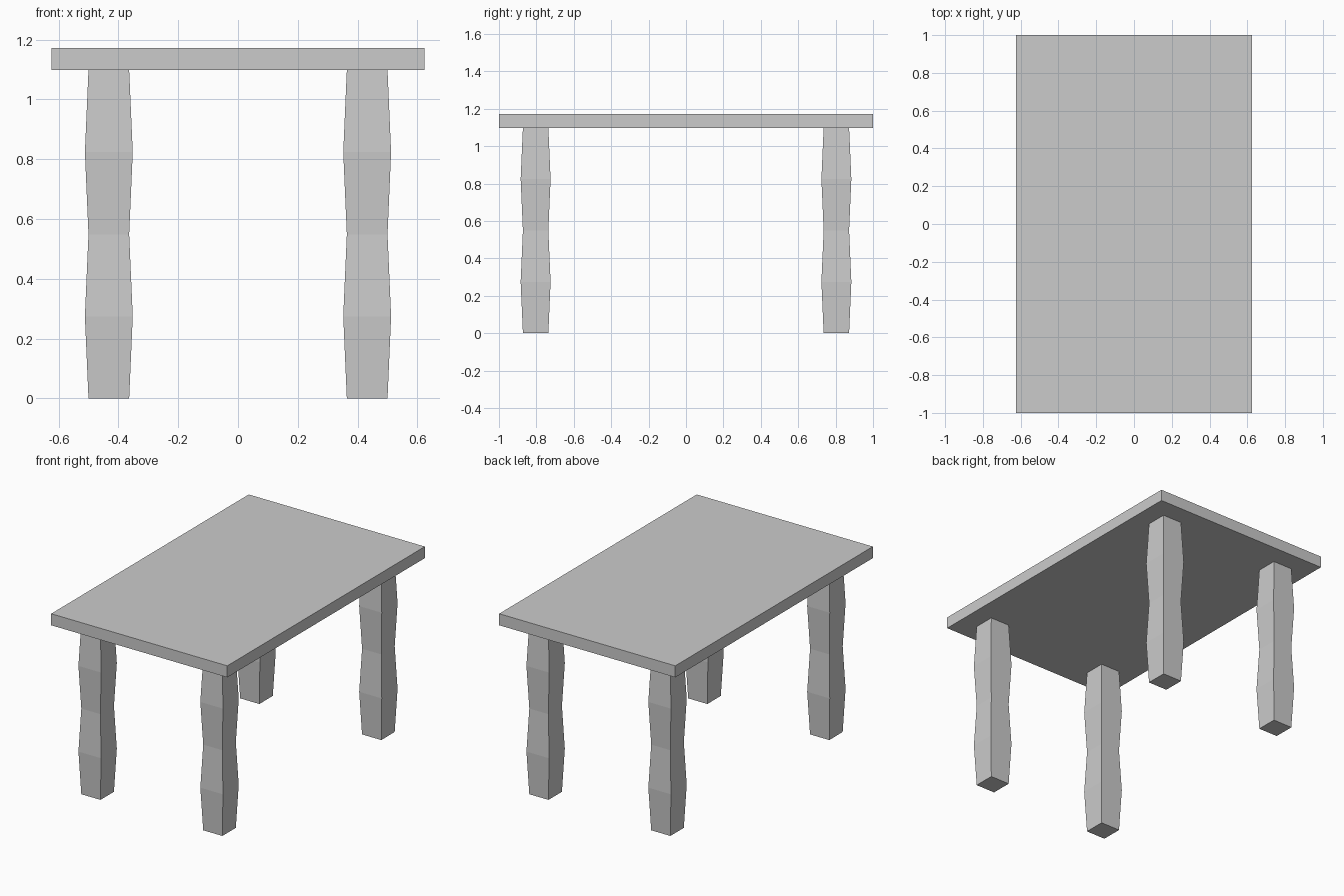
import bpy, bmesh

if "Cube" in bpy.data.objects:
    bpy.data.objects.remove(bpy.data.objects["Cube"])

TOP_Z, UNDER_Z = 1.172, 1.098
LEG_X, LEG_Y = 0.432, 0.804


def finish(bm, name, location=(0, 0, 0)):
    bmesh.ops.recalc_face_normals(bm, faces=bm.faces)
    mesh = bpy.data.meshes.new(name)
    bm.to_mesh(mesh)
    bm.free()
    obj = bpy.data.objects.new(name, mesh)
    obj.location = location
    bpy.context.collection.objects.link(obj)
    return obj


def square_column(name, profile, location, sx=1.0, sy=1.0):
    """Stack square rings given as (half width, height) and skin them."""
    bm = bmesh.new()
    rings = [[bm.verts.new((x * h * sx, y * h * sy, z))
              for x, y in ((-1, -1), (1, -1), (1, 1), (-1, 1))]
             for h, z in profile]
    for low, high in zip(rings, rings[1:]):
        for i in range(4):
            j = (i + 1) % 4
            bm.faces.new((low[i], low[j], high[j], high[i]))
    bm.faces.new(rings[0])
    bm.faces.new(rings[-1])
    return finish(bm, name, location)


# Tabletop slab
square_column("tabletop", [(1, UNDER_Z), (1, TOP_Z)], (0, 0, 0), sx=0.624)

# Four legs, each swelling twice along its height
leg_profile = [(0.068 if i % 2 == 0 else 0.080, UNDER_Z * i / 4) for i in range(5)]
for y, depth in ((-LEG_Y, "front"), (LEG_Y, "back")):
    for x, side in ((-LEG_X, "left"), (LEG_X, "right")):
        square_column(f"{depth}_{side}_leg", leg_profile, (x, y, 0))
